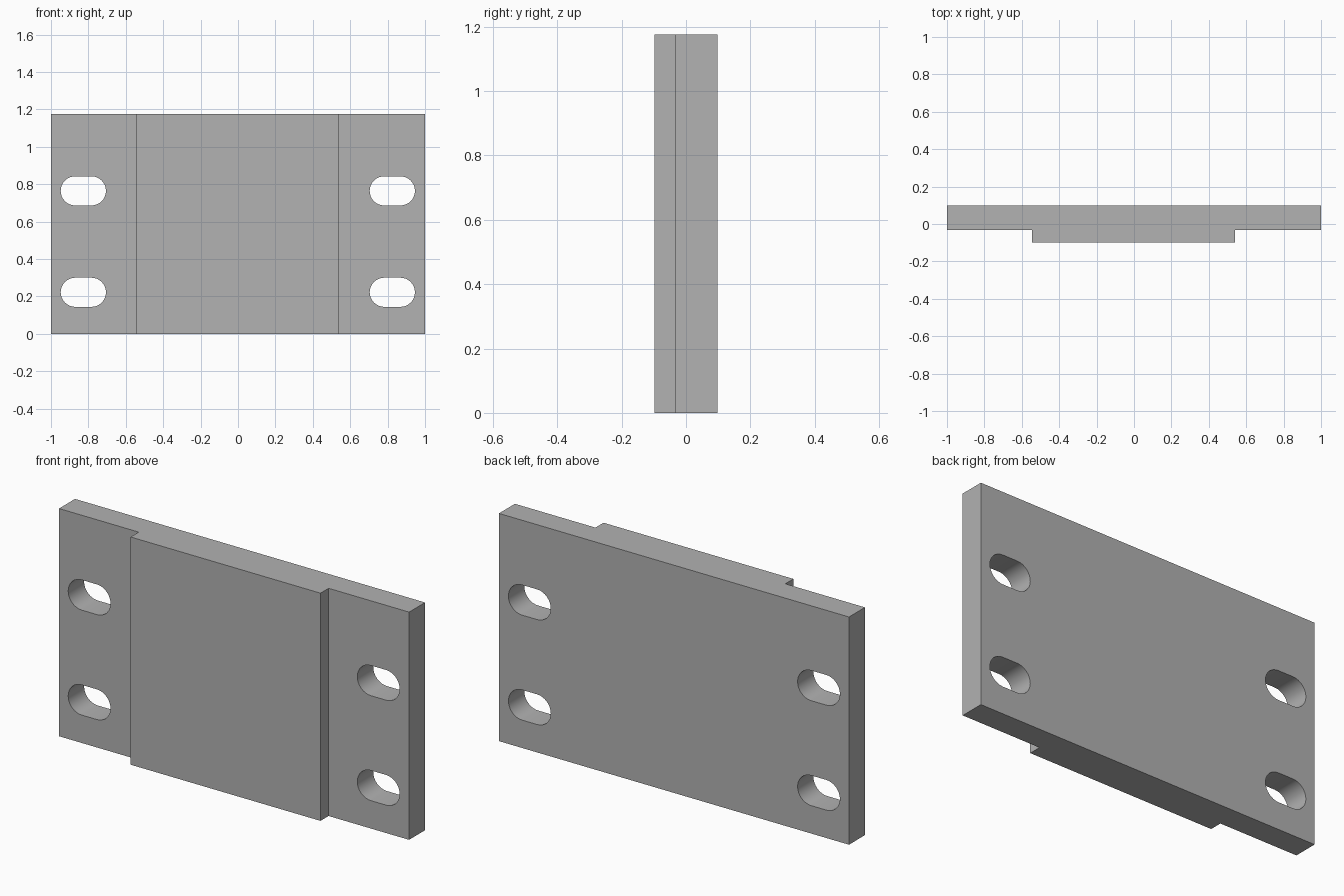
import bpy, bmesh
from math import pi, sin, cos

cube = bpy.data.objects.get("Cube")
if cube:
    bpy.data.objects.remove(cube, do_unlink=True)

HEIGHT = 1.176
BACK, STEP, FRONT = 0.098, -0.032, -0.098
PAD_LEFT, PAD_RIGHT = 0.54, -0.545
SLOT_RADIUS, SLOT_HALF = 0.078, 0.043
ARC_STEPS = 16

grey = bpy.data.materials.new("plain grey")
grey.use_nodes = True
colour = (0.445, 0.445, 0.445, 1)
grey.diffuse_color = colour
grey.node_tree.nodes["Principled BSDF"].inputs["Base Color"].default_value = colour


def add_prism(bm, outline, offset):
    """Extrude a closed outline into a solid."""
    face = bm.faces.new([bm.verts.new(p) for p in outline])
    moved = bmesh.ops.extrude_face_region(bm, geom=[face])["geom"]
    verts = [v for v in moved if isinstance(v, bmesh.types.BMVert)]
    bmesh.ops.translate(bm, verts=verts, vec=offset)


def make_object(name, bm):
    bmesh.ops.recalc_face_normals(bm, faces=bm.faces)
    mesh = bpy.data.meshes.new(name)
    bm.to_mesh(mesh)
    bm.free()
    mesh.materials.append(grey)
    obj = bpy.data.objects.new(name, mesh)
    bpy.context.collection.objects.link(obj)
    return obj


def slot_outline(cx, cz):
    """Rounded slot: two half circles joined by straight sides."""
    points = []
    for side, start in ((1, -pi / 2), (-1, pi / 2)):
        for i in range(ARC_STEPS + 1):
            a = start + pi * i / ARC_STEPS
            points.append((cx + side * SLOT_HALF + SLOT_RADIUS * cos(a),
                           -0.3, cz + SLOT_RADIUS * sin(a)))
    return points


# Plate with a raised centre pad, as one stepped profile
profile = [(-1, BACK), (-1, STEP), (PAD_RIGHT, STEP), (PAD_RIGHT, FRONT),
           (PAD_LEFT, FRONT), (PAD_LEFT, STEP), (1, STEP), (1, BACK)]
bm = bmesh.new()
add_prism(bm, [(x, y, 0) for x, y in profile], (0, 0, HEIGHT))
plate = make_object("mounting_plate", bm)

# Four slot cutters
bm = bmesh.new()
for x in (-0.827, 0.825):
    for z in (0.222, 0.764):
        add_prism(bm, slot_outline(x, z), (0, 0.6, 0))
cutter = make_object("slot_cutter", bm)
cutter.hide_render = True

# Cut the slots, then drop the cutter
cut = plate.modifiers.new("slots", "BOOLEAN")
cut.operation = "DIFFERENCE"
cut.solver = "EXACT"
cut.object = cutter
bpy.context.view_layer.objects.active = plate
plate.select_set(True)
bpy.ops.object.modifier_apply(modifier=cut.name)
bpy.data.objects.remove(cutter, do_unlink=True)

# Smooth slot walls, sharp plate edges
bpy.ops.object.select_all(action="DESELECT")
plate.select_set(True)
bpy.ops.object.shade_smooth_by_angle(angle=pi / 6)
